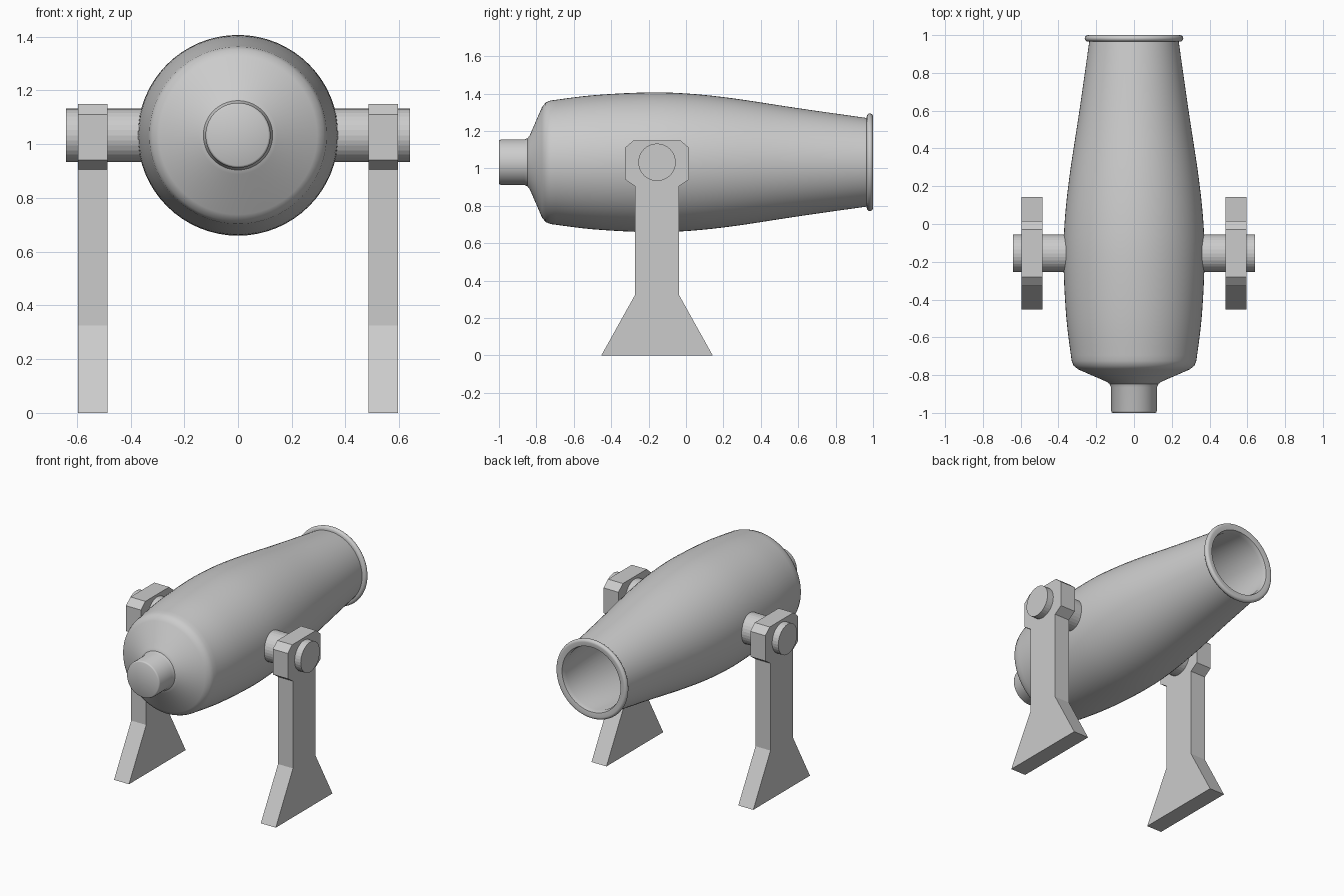
import bpy, bmesh, math
from mathutils import Matrix

cube = bpy.data.objects.get("Cube")
if cube:
    bpy.data.objects.remove(cube)

AXIS_Z = 1.033     # height of the barrel axis
PIVOT_Y = -0.155   # centre line of the stand and pivots

grey = bpy.data.materials.new("plain grey")
grey.use_nodes = True
COLOUR = (0.6, 0.6, 0.6, 1)
grey.diffuse_color = COLOUR
grey.node_tree.nodes["Principled BSDF"].inputs["Base Color"].default_value = COLOUR


def finish(name, bm, smooth_angle=None):
    """Turn a bmesh into a named grey object."""
    bmesh.ops.recalc_face_normals(bm, faces=bm.faces)
    mesh = bpy.data.meshes.new(name)
    bm.to_mesh(mesh)
    bm.free()
    mesh.materials.append(grey)
    obj = bpy.data.objects.new(name, mesh)
    bpy.context.collection.objects.link(obj)
    if smooth_angle:
        bpy.ops.object.select_all(action='DESELECT')
        obj.select_set(True)
        bpy.context.view_layer.objects.active = obj
        bpy.ops.object.shade_smooth_by_angle(angle=math.radians(smooth_angle))
    return obj


def lathe(name, profile, steps=64):
    """Spin (y, radius) points around the barrel axis."""
    bm = bmesh.new()
    verts = [bm.verts.new((r, y, AXIS_Z)) for y, r in profile]
    edges = [bm.edges.new(pair) for pair in zip(verts, verts[1:])]
    bmesh.ops.spin(bm, geom=verts + edges, cent=(0, 0, AXIS_Z), axis=(0, 1, 0),
                   angle=math.tau, steps=steps)
    bmesh.ops.remove_doubles(bm, verts=bm.verts, dist=0.0005)
    return finish(name, bm, 40)


def smooth_curve(points, steps=5):
    """Catmull-Rom interpolation through profile points."""
    pts = [points[0]] + points + [points[-1]]
    out = []
    for a, b, c, d in zip(pts, pts[1:], pts[2:], pts[3:]):
        for i in range(steps):
            t = i / steps
            out.append(tuple(
                q + t * (r - p) / 2 + t * t * (p - 2.5 * q + 2 * r - s / 2)
                + t ** 3 * (1.5 * (q - r) + (s - p) / 2)
                for p, q, r, s in zip(a, b, c, d)))
    return out + [points[-1]]


# Barrel: rear cone, swelling body, rolled muzzle lip, tapering bore
rear = [(-0.85, 0), (-0.85, 0.125), (-0.835, 0.145), (-0.77, 0.295), (-0.75, 0.32)]
body = smooth_curve([(-0.725, 0.33), (-0.5, 0.358), (-0.22, 0.373), (0, 0.368),
                     (0.25, 0.342), (0.6, 0.289), (0.965, 0.237)])
lip = [(0.983 - 0.017 * math.cos(a), 0.243 + 0.018 * math.sin(a))
       for a in (math.pi * i / 8 for i in range(9))]
bore = [(0.995, 0.215), (0.965, 0.207), (0.25, 0.3), (-0.2, 0.33), (-0.7, 0.28), (-0.7, 0)]
lathe("barrel", rear + body + lip + bore)

# Rear knob with a softened rim
lathe("rear_knob", [(-1, 0), (-1, 0.113), (-0.997, 0.118), (-0.99, 0.121),
                    (-0.865, 0.121), (-0.845, 0.13)])

# Stand outline, as half width and height from foot to head
HALF = [(0.298, 0), (0.117, 0.325), (0.117, 0.905), (0.172, 0.942),
        (0.172, 1.11), (0.125, 1.15)]
outline = HALF + [(-w, z) for w, z in reversed(HALF)]

for side, sign in (("left", 1), ("right", -1)):
    # Upright support plate
    bm = bmesh.new()
    face = bm.faces.new([bm.verts.new((sign * 0.485, PIVOT_Y + w, z)) for w, z in outline])
    ext = bmesh.ops.extrude_face_region(bm, geom=[face], use_keep_orig=True)
    bmesh.ops.translate(bm, vec=(sign * 0.11, 0, 0),
                        verts=[v for v in ext["geom"] if isinstance(v, bmesh.types.BMVert)])
    finish(side + "_support", bm)

    # Pivot pin through the support
    bm = bmesh.new()
    bmesh.ops.create_cone(
        bm, cap_ends=True, segments=32, radius1=0.1, radius2=0.1, depth=0.29,
        matrix=Matrix.Translation((sign * 0.495, PIVOT_Y, AXIS_Z))
        @ Matrix.Rotation(math.pi / 2, 4, 'Y'))
    finish(side + "_pivot_pin", bm)
